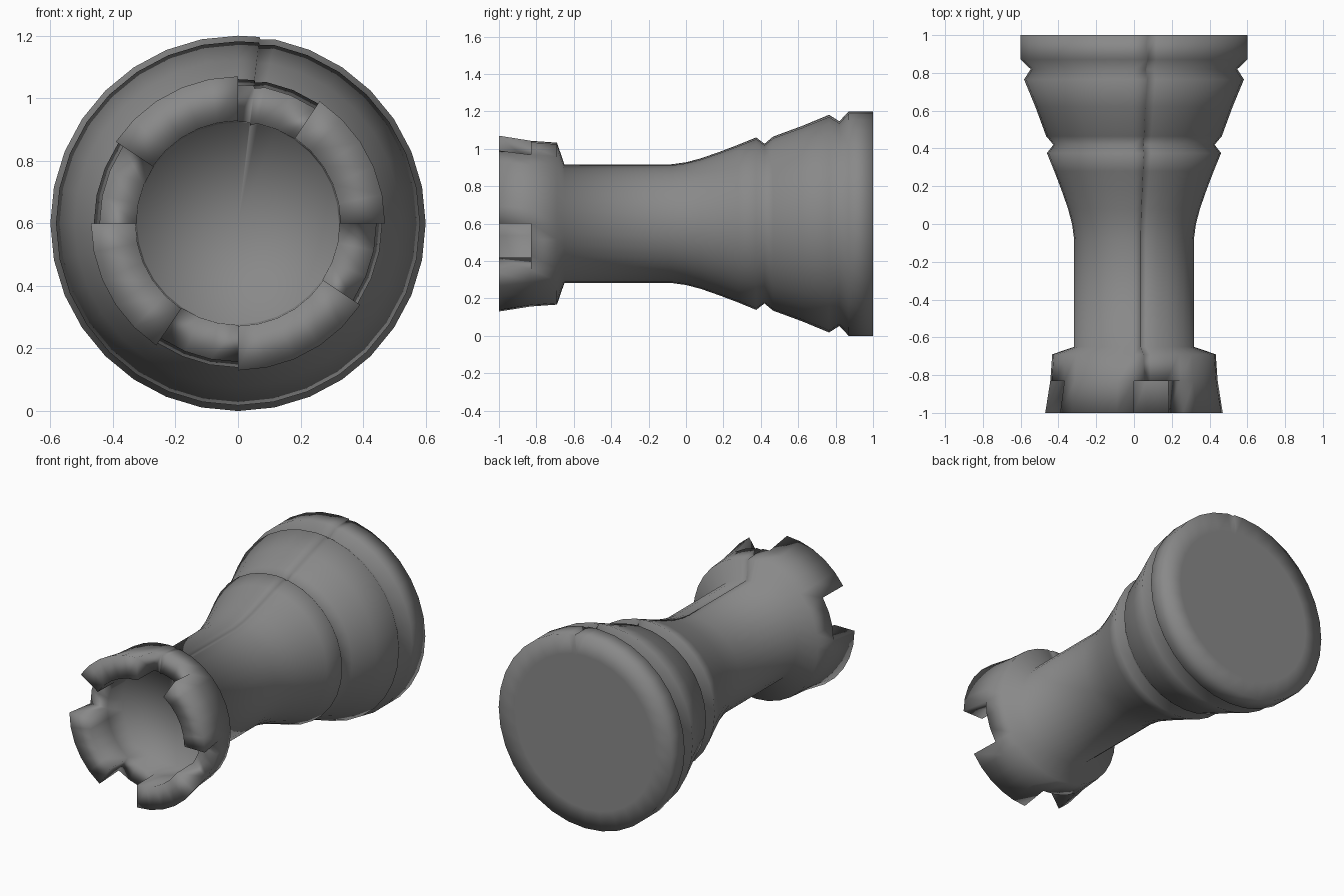
import bpy, bmesh, math

if "Cube" in bpy.data.objects:
    bpy.data.objects.remove(bpy.data.objects["Cube"])

# Lathe profile (y, radius): base cap, grooved foot, neck, crown, cup floor
PROFILE = [(1, 0.48), (1, 0.6), (0.87, 0.6), (0.82, 0.547), (0.765, 0.582),
           (0.62, 0.522), (0.465, 0.465), (0.42, 0.427), (0.375, 0.461),
           (0.28, 0.422), (0.18, 0.384), (0.08, 0.349), (0.0, 0.328), (-0.08, 0.317),
           (-0.65, 0.317), (-0.69, 0.433), (-0.83, 0.443),
           (-0.83, 0.325), (-0.69, 0.322)]
RIM = 16          # profile segment that forms the crown's rim
STEPS = 32
CENTRE_Z = 0.6

bm = bmesh.new()

# Columns round the axis, plus a fine stepped seam near the top
columns = [(90 + k * 360 / STEPS, 0.0) for k in range(STEPS)]
columns += [(83.0, 0.008), (83.4, 0.0)]
n = len(columns)

rings = []
for y, r in PROFILE:
    ring = []
    for deg, dent in columns:
        a = math.radians(deg)
        ring.append(bm.verts.new(((r - dent) * math.cos(a), y,
                                  CENTRE_Z + (r - dent) * math.sin(a))))
    rings.append(ring)

# Side walls, remembering the rim faces that carry the battlements
battlements = []
for i, (a, b) in enumerate(zip(rings, rings[1:])):
    for k in range(n):
        j = (k + 1) % n
        f = bm.faces.new((a[k], a[j], b[j], b[k]))
        if i == RIM and k < 31 and k % 8 < 5:
            battlements.append(f)

# Fan caps on the base and the cup floor
for ring, y in ((rings[0], 1), (rings[-1], -0.69)):
    hub = bm.verts.new((0, y, CENTRE_Z))
    for k in range(n):
        bm.faces.new((hub, ring[k], ring[(k + 1) % n]))

# Raise the four battlements, flaring outwards
result = bmesh.ops.extrude_face_region(bm, geom=battlements)
for v in result["geom"]:
    if isinstance(v, bmesh.types.BMVert):
        x, z = v.co.x, v.co.z - CENTRE_Z
        r = math.hypot(x, z)
        s = (0.47 if r > 0.38 else 0.328) / r
        v.co = (x * s, -1, CENTRE_Z + z * s)
bmesh.ops.delete(bm, geom=[f for f in battlements if f.is_valid], context='FACES_ONLY')
bmesh.ops.recalc_face_normals(bm, faces=bm.faces[:])
for f in bm.faces:
    f.smooth = True

mesh = bpy.data.meshes.new("castle_piece")
bm.to_mesh(mesh)
bm.free()
piece = bpy.data.objects.new("castle_piece", mesh)
bpy.context.collection.objects.link(piece)

# Dark grey finish
grey = bpy.data.materials.new("dark_grey")
grey.diffuse_color = (0.25, 0.25, 0.25, 1)
grey.use_nodes = True
grey.node_tree.nodes["Principled BSDF"].inputs["Base Color"].default_value = grey.diffuse_color
mesh.materials.append(grey)
